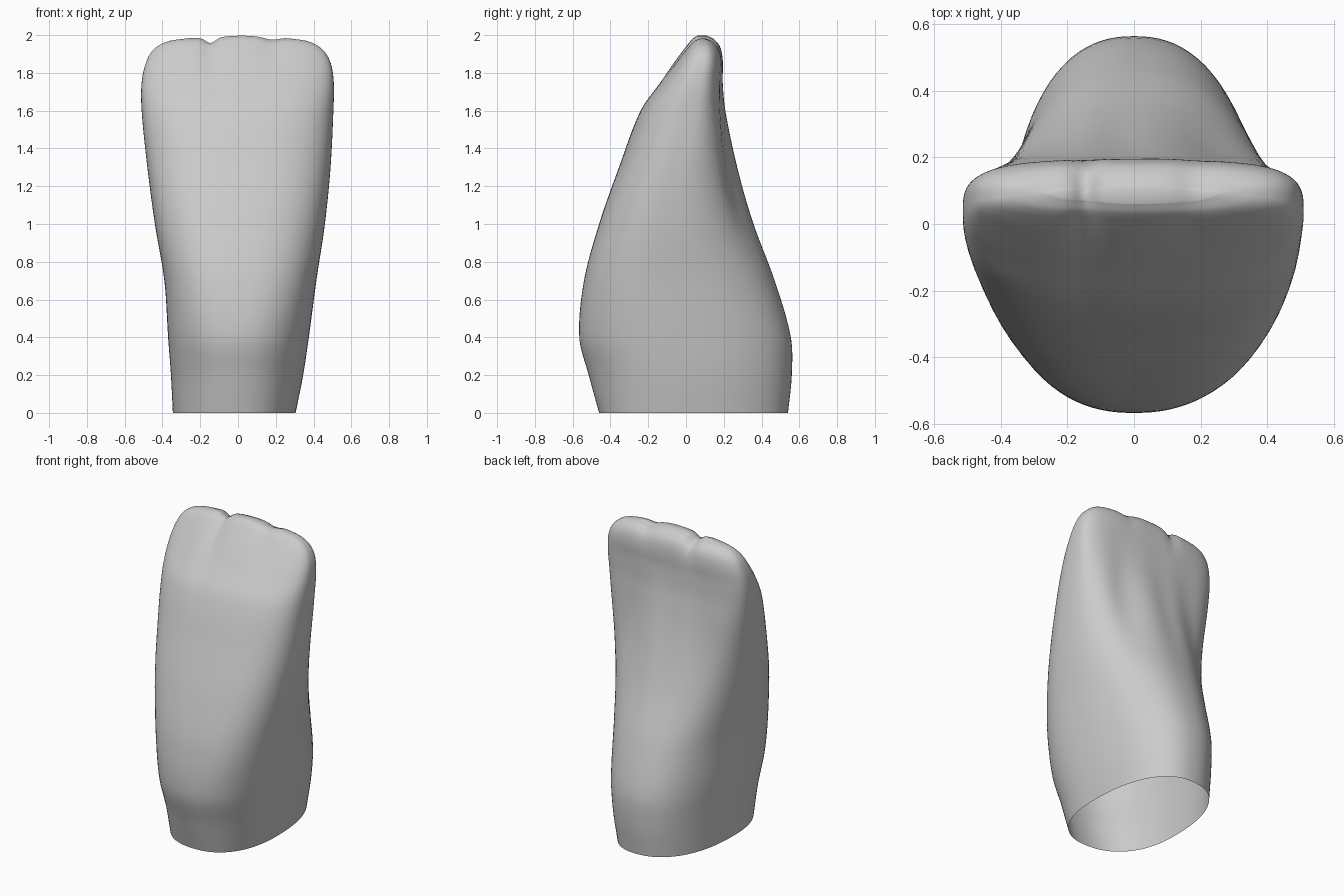
import bpy
import bmesh
import math

default_cube = bpy.data.objects.get("Cube")
if default_cube:
    bpy.data.objects.remove(default_cube, do_unlink=True)

SIDES = 96
LAYERS = 80

# Cross-sections from the open root to the biting edge:
# height, left x, right x, front y, back y, widest y, front and back squareness
SECTIONS = [
    (0, -.345, .305, -.46, .54, -.02, 2.3, 2.3),
    (.2, -.355, .345, -.515, .56, -.05, 2.2, 2.3),
    (.4, -.37, .375, -.565, .555, -.08, 2.3, 2.3),
    (.7, -.39, .415, -.54, .47, -.1, 2.6, 2.3),
    (1, -.44, .46, -.46, .36, -.08, 2.7, 2.3),
    (1.3, -.48, .49, -.355, .275, -.04, 2.7, 2.5),
    (1.6, -.51, .505, -.24, .21, .02, 2.7, 3),
    (1.75, -.51, .507, -.135, .195, .05, 2.7, 3.2),
    (1.86, -.485, .488, -.055, .195, .07, 2.6, 3.2),
    (1.93, -.44, .44, 0, .18, .08, 2.6, 3),
    (1.97, -.36, .36, .035, .145, .09, 2.6, 2.6),
    (1.985, -.25, .25, .06, .11, .09, 2, 2),
]


def bump(value, centre, width):
    return math.exp(-((value - centre) / width) ** 2)


def slope(index, column):
    before = SECTIONS[max(index - 1, 0)]
    after = SECTIONS[min(index + 1, len(SECTIONS) - 1)]
    return (after[column] - before[column]) / (after[0] - before[0])


def section_at(z):
    """Smoothly blend the two neighbouring cross-sections."""
    index = max(i for i, s in enumerate(SECTIONS[:-1]) if s[0] <= z)
    low, high = SECTIONS[index], SECTIONS[index + 1]
    span = high[0] - low[0]
    t = (z - low[0]) / span
    ease = t * t * (3 - 2 * t)
    return [
        low[c] + (high[c] - low[c]) * ease
        + span * t * (1 - t) * ((1 - t) * slope(index, c) - t * slope(index + 1, c))
        for c in range(1, len(low))
    ]


def surface_point(z, angle):
    left, right, front, back, middle, front_power, back_power = section_at(z)
    c, s = math.cos(angle), math.sin(angle)
    power = back_power if s > 0 else front_power
    radius = (abs(c) ** power + abs(s) ** power) ** (-1 / power)
    u, v = c * radius, s * radius
    x = u * right if u > 0 else -u * left
    y = middle + (v * (back - middle) if v > 0 else -v * (front - middle))

    # Shallow hollows beside the ridges on the back
    if v > 0:
        hollow = bump(x, .26, .11) + .7 * bump(x, -.26, .11) + .3 * bump(x, -.05, .08)
        y -= .035 * v * hollow * bump(z, 1.3, .35)

    # Faint vertical furrow on the front
    else:
        y -= .008 * v * bump(x, -.14, .06) * bump(z, 1.8, .3)

    # Three rounded lobes along the biting edge
    lift = max(0, (z - 1.75) / .235)
    notch = .03 * bump(x, -.145, .035) + .012 * bump(x, .18, .05)
    z += lift * (.012 * bump(x, .02, .13) - notch)
    if v > 0:
        y -= .5 * lift * notch * v
    return x, y, z


# Evenly spaced rings, packed closer toward the rounded tip
top = SECTIONS[-1][0]
bm = bmesh.new()
rings = []
for layer in range(LAYERS + 1):
    t = layer / LAYERS
    z = top * math.sin(t * math.pi / 2)
    rings.append([
        bm.verts.new(surface_point(z, math.tau * i / SIDES)) for i in range(SIDES)
    ])

for lower, upper in zip(rings, rings[1:]):
    for i in range(SIDES):
        j = (i + 1) % SIDES
        bm.faces.new((lower[i], lower[j], upper[j], upper[i]))

# Close the narrow tip with strips from front to back
tip = rings[-1]
half = SIDES // 2
for i in range(half):
    a, b = tip[i], tip[i + 1]
    c, d = tip[(SIDES - i - 1) % SIDES], tip[(SIDES - i) % SIDES]
    corners = list(dict.fromkeys((a, b, c, d)))
    if len(corners) > 2:
        bm.faces.new(corners)
bmesh.ops.recalc_face_normals(bm, faces=bm.faces[:])

mesh = bpy.data.meshes.new("tooth")
bm.to_mesh(mesh)
bm.free()
tooth = bpy.data.objects.new("tooth", mesh)
bpy.context.collection.objects.link(tooth)

# Plain grey enamel
enamel = bpy.data.materials.new("light grey")
enamel.use_nodes = True
colour = (.6, .6, .6, 1)
enamel.diffuse_color = colour
enamel.node_tree.nodes["Principled BSDF"].inputs["Base Color"].default_value = colour
mesh.materials.append(enamel)

bpy.context.view_layer.objects.active = tooth
tooth.select_set(True)
bpy.ops.object.shade_smooth()
